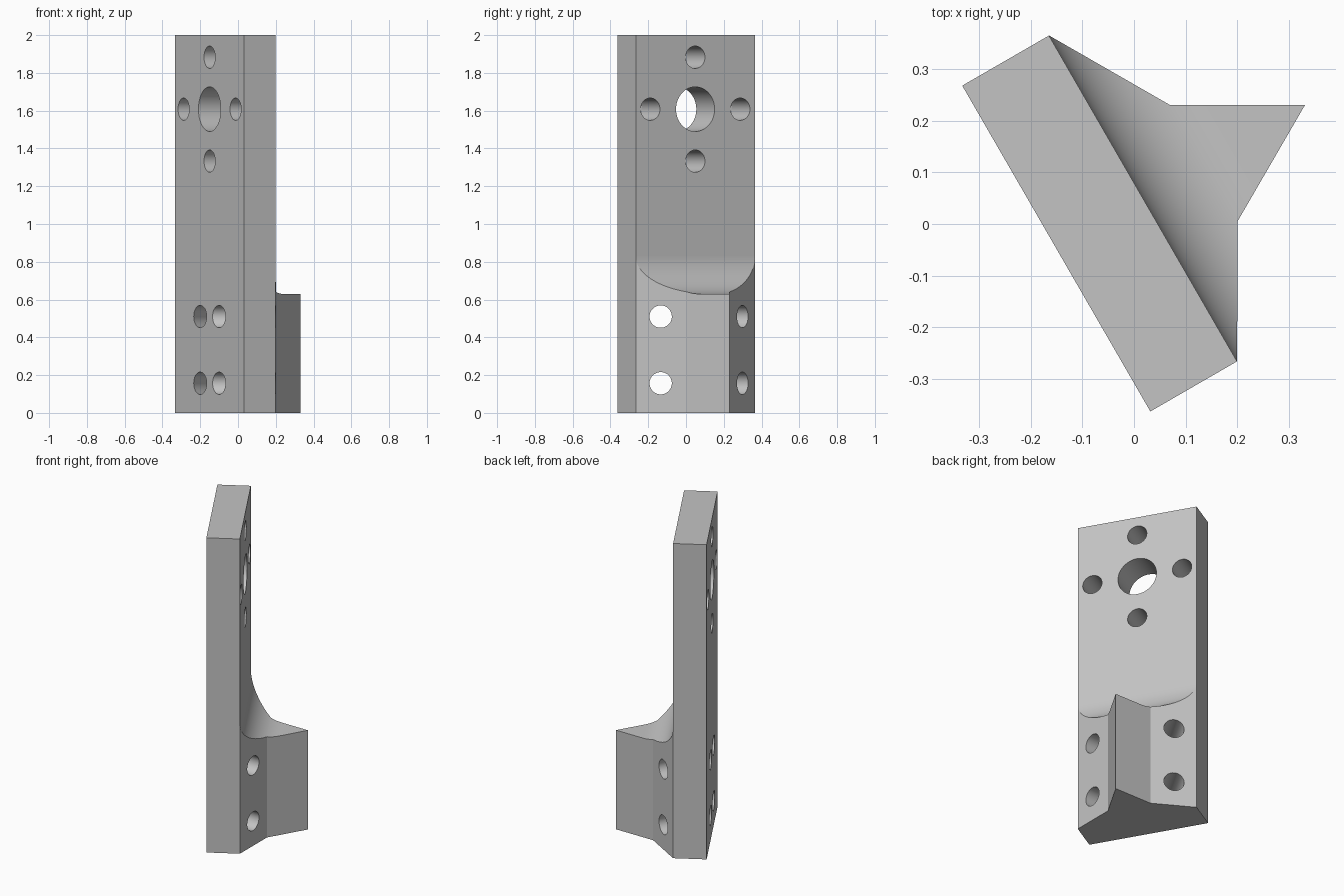
import bpy, bmesh
from math import sin, cos, pi, radians
from mathutils import Vector

cube = bpy.data.objects.get("Cube")
if cube:
    bpy.data.objects.remove(cube, do_unlink=True)

# One plain grey for the whole part
grey = bpy.data.materials.new("plain grey")
grey.use_nodes = True
colour = (0.55, 0.55, 0.55, 1)
grey.diffuse_color = colour
grey.node_tree.nodes["Principled BSDF"].inputs["Base Color"].default_value = colour


def prism(name, points, direction):
    """Extrude a closed outline along a direction."""
    bm = bmesh.new()
    face = bm.faces.new([bm.verts.new(p) for p in points])
    moved = bmesh.ops.extrude_face_region(bm, geom=[face])["geom"]
    verts = [v for v in moved if isinstance(v, bmesh.types.BMVert)]
    bmesh.ops.translate(bm, verts=verts, vec=direction)
    bmesh.ops.recalc_face_normals(bm, faces=bm.faces)
    mesh = bpy.data.meshes.new(name)
    bm.to_mesh(mesh)
    bm.free()
    mesh.materials.append(grey)
    obj = bpy.data.objects.new(name, mesh)
    bpy.context.collection.objects.link(obj)
    return obj


def cut(target, cutter):
    """Subtract a cutter and remove it."""
    cutter.hide_render = True
    mod = target.modifiers.new("cut", 'BOOLEAN')
    mod.operation = 'DIFFERENCE'
    mod.solver = 'EXACT'
    mod.object = cutter
    bpy.context.view_layer.objects.active = target
    bpy.ops.object.modifier_apply(modifier=mod.name)
    bpy.data.objects.remove(cutter, do_unlink=True)


def drill(target, centre, axis, radius, sides=48):
    """Drill a round hole right through."""
    axis = Vector(axis).normalized()
    side = axis.cross(Vector((0, 0, 1)))
    up = Vector((0, 0, 1))
    start = Vector(centre) - axis
    ring = [start + radius * (cos(2 * pi * i / sides) * side + sin(2 * pi * i / sides) * up)
            for i in range(sides)]
    cut(target, prism("drill", ring, axis * 2))


# Full-height outline: plate with a pointed rib on its inner face
half, back, front = 0.364, -0.154, 0.04
right_side = [(half, back), (half, front), (0.13, 0.1757)]
outline = right_side + [(0, 0.4018)] + [(-x, y) for x, y in reversed(right_side)]
bracket = prism("mounting_bracket", [(x, y, 0) for x, y in outline], Vector((0, 0, 2)))

# Trim the rib above its top, leaving a concave fillet against the plate
radius, rib_top, steps = 0.2, 0.63, 32
face_y = front - 0.0003
arc = [(face_y + radius * (1 - cos(a)), rib_top + radius * (1 - sin(a)))
       for a in (pi / 2 * i / steps for i in range(steps + 1))]
trim = [(face_y, 2.2)] + arc + [(0.7, rib_top), (0.7, 2.2)]
cut(bracket, prism("rib_trim", [(-0.6, y, z) for y, z in trim], Vector((1.2, 0, 0))))

# Large upper hole ringed by four small ones
upper, spread, small = 1.608, 0.275, 0.059
drill(bracket, (0, 0, upper), (0, 1, 0), 0.118)
for dx, dz in ((spread, 0), (-spread, 0), (0, spread), (0, -spread)):
    drill(bracket, (dx, 0, upper + dz), (0, 1, 0), small)

# Paired lower holes, square to the sloping walls
for s in (1, -1):
    for z in (0.157, 0.51):
        drill(bracket, (s * 0.25, 0.106, z), (s * 0.5, 0.866, 0), small)

# Smooth hole walls and fillet, keep the large faces flat
bpy.ops.object.select_all(action='DESELECT')
bracket.select_set(True)
bpy.context.view_layer.objects.active = bracket
bpy.ops.object.shade_smooth_by_angle(angle=radians(30))
for poly in bracket.data.polygons:
    poly.use_smooth = poly.area < 0.012

# Turn the part into its standing position
bracket.rotation_euler.z = radians(-60)
bracket.location = (-0.017, 0.0295, 0)
